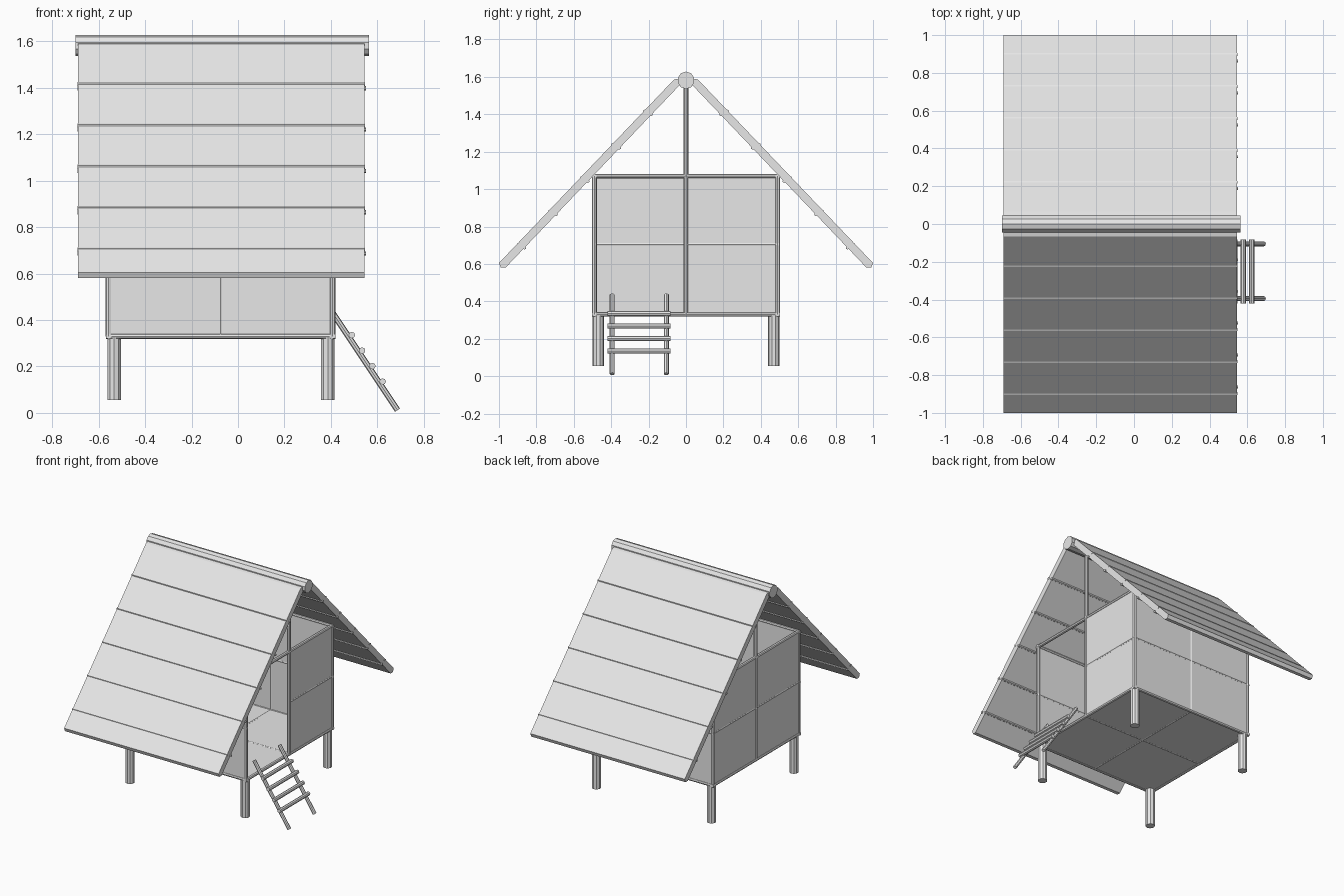
import bpy
from mathutils import Vector

cube = bpy.data.objects.get("Cube")
if cube:
    bpy.data.objects.remove(cube, do_unlink=True)

grey = bpy.data.materials.new("light_grey")
grey.use_nodes = True
grey.diffuse_color = (0.8, 0.8, 0.8, 1)
grey.node_tree.nodes["Principled BSDF"].inputs["Base Color"].default_value = (0.8, 0.8, 0.8, 1)


def pole(name, a, b, radius, sides=8):
    """Straight pole between two points."""
    a, b = Vector(a), Vector(b)
    bpy.ops.mesh.primitive_cylinder_add(vertices=sides, radius=radius, depth=(b - a).length,
                                        location=(a + b) / 2)
    ob = bpy.context.object
    ob.rotation_euler = (b - a).to_track_quat('Z', 'Y').to_euler()
    ob.name = name
    ob.data.materials.append(grey)
    return ob


def panel(name, low, high):
    """Box between two opposite corners."""
    low, high = Vector(low), Vector(high)
    bpy.ops.mesh.primitive_cube_add(size=1, location=(low + high) / 2)
    ob = bpy.context.object
    ob.scale = high - low
    ob.name = name
    ob.data.materials.append(grey)
    return ob


def extrude_x(name, profile, x0, x1):
    """Solid made from a y-z profile stretched along x."""
    n = len(profile)
    verts = [(x, y, z) for x in (x0, x1) for y, z in profile]
    faces = [tuple(range(n)), tuple(range(2 * n - 1, n - 1, -1))]
    faces += [(i, i + n, (i + 1) % n + n, (i + 1) % n) for i in range(n)]
    mesh = bpy.data.meshes.new(name)
    mesh.from_pydata(verts, [], faces)
    mesh.validate()
    ob = bpy.data.objects.new(name, mesh)
    bpy.context.collection.objects.link(ob)
    mesh.materials.append(grey)
    bpy.context.view_layer.objects.active = ob
    bpy.ops.object.select_all(action='DESELECT')
    ob.select_set(True)
    bpy.ops.object.mode_set(mode='EDIT')
    bpy.ops.mesh.select_all(action='SELECT')
    bpy.ops.mesh.normals_make_consistent(inside=False)
    bpy.ops.object.mode_set(mode='OBJECT')
    return ob


X0, X1, Y = -0.557, 0.407, 0.49      # wall centre lines
XM = (X0 + X1) / 2
LOW, MID, TOP = 0.33, 0.705, 1.07    # rail heights
T = 0.006                            # half wall thickness

# Floor and walls, with the front half of the ladder side left open
panel("floor", (X0, -Y, LOW - T), (X1, Y, LOW + T))
panel("front_wall", (X0, -Y - T, LOW), (X1, -Y + T, TOP))
panel("back_wall", (X0, Y - T, LOW), (X1, Y + T, TOP))
panel("closed_end_wall", (X0 - T, -Y, LOW), (X0 + T, Y, TOP))
panel("door_end_wall", (X1 - T, 0, LOW), (X1 + T, Y, TOP))

# Frame poles along the front and back
for side, y in (("front", -Y), ("back", Y)):
    for level, z, r in (("bottom", LOW, 0.012), ("middle", MID, 0.009), ("top", TOP, 0.012)):
        pole(f"{side}_{level}_rail", (X0 - 0.012, y, z), (X1 + 0.012, y, z), r)
    pole(f"{side}_middle_post", (XM, y, LOW), (XM, y, TOP), 0.009)

# Frame poles, corner posts and tall ridge posts at both ends
for side, x, start in (("closed_end", X0, -Y), ("door_end", X1, 0)):
    for level, z, r in (("bottom", LOW, 0.012), ("top", TOP, 0.012)):
        pole(f"{side}_{level}_rail", (x, -Y - 0.012, z), (x, Y + 0.012, z), r)
    pole(f"{side}_middle_rail", (x, start, MID), (x, Y, MID), 0.009)
    pole(f"{side}_ridge_post", (x, 0, LOW), (x, 0, 1.57), 0.013)
    for y in (-Y, Y):
        pole(f"{side}_corner_post", (x, y, LOW), (x, y, TOP), 0.013)

# Crossed floor beams
pole("floor_beam_long", (X0, 0, LOW), (X1, 0, LOW), 0.009)
pole("floor_beam_cross", (XM, -Y, LOW), (XM, Y, LOW), 0.009)

# Legs
for x in (-0.533, 0.387):
    for y in (-0.47, 0.47):
        pole("leg", (x, y, 0.055), (x, y, LOW), 0.031, 10)

# Ridge pole, roof slopes and their battens
pole("ridge_pole", (-0.70, 0, 1.582), (0.565, 0, 1.582), 0.046, 10)
slope = [(-1, 0.605), (-0.99, 0.58), (-0.965, 0.58), (-0.035, 1.555), (-0.045, 1.59), (-0.065, 1.585)]
for side, s in (("front", 1), ("back", -1)):
    extrude_x(f"{side}_roof", [(s * y, z) for y, z in slope], -0.69, 0.545)
    for i in range(5):
        y, z = -0.897 + 0.169 * i, 0.704 + 0.178 * i
        pole(f"{side}_outer_batten", (-0.692, s * y, z), (0.548, s * y, z), 0.009, 6)
        pole(f"{side}_inner_batten", (-0.692, s * (y + 0.034), z - 0.018),
             (0.551, s * (y + 0.034), z - 0.018), 0.009, 6)

# Ladder
for y in (-0.395, -0.105):
    pole("ladder_rail", (0.405, y, 0.435), (0.687, y, 0.012), 0.013)
for i in range(4):
    x, z = 0.49 + 0.0443 * i, 0.335 - 0.0667 * i
    pole("ladder_rung", (x, -0.42, z), (x, -0.083, z), 0.014)
